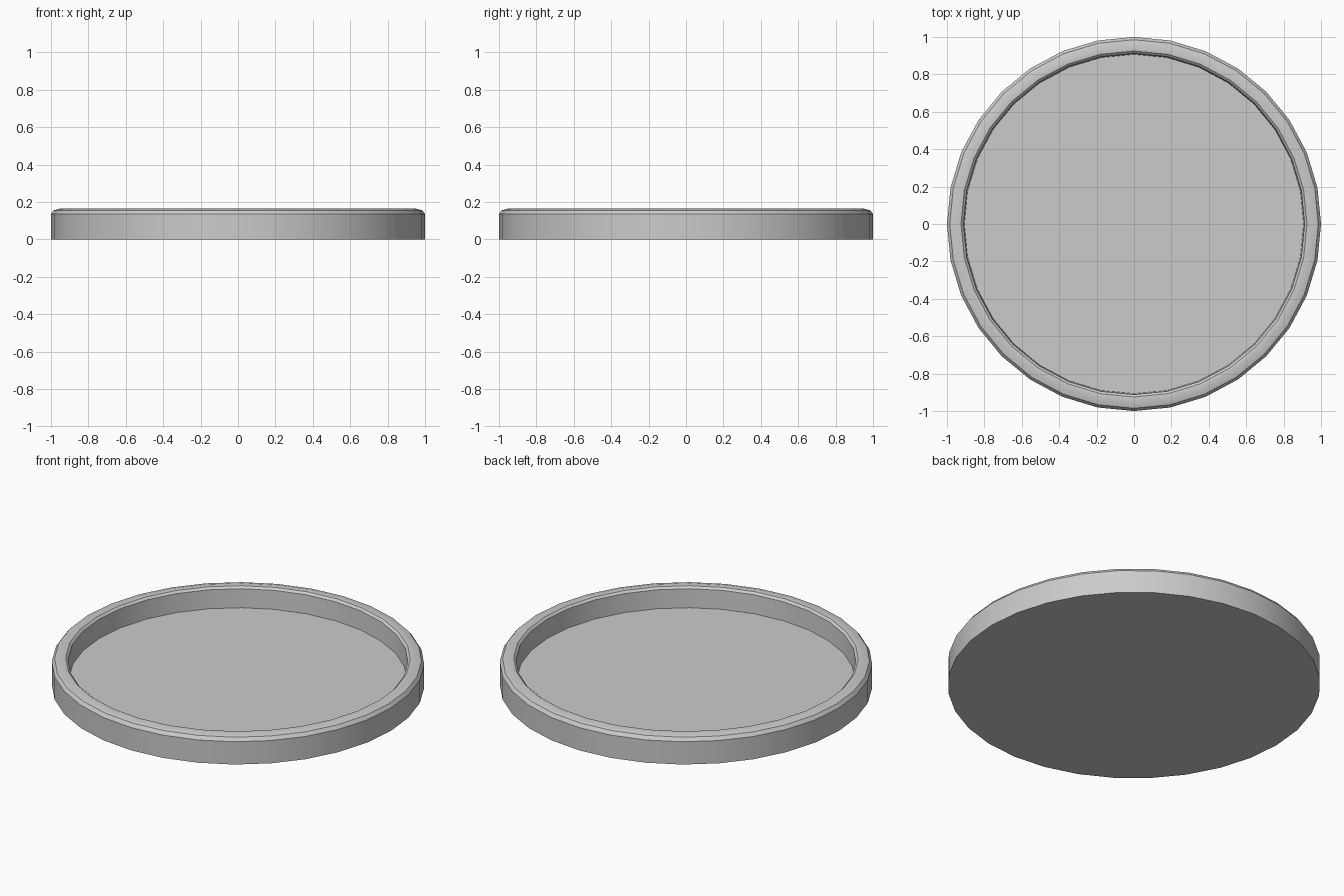
import bpy, bmesh
from math import cos, sin, pi, radians

if "Cube" in bpy.data.objects:
    bpy.data.objects.remove(bpy.data.objects["Cube"])

SIDES = 32

# Cross-section (radius, height): outer wall, rounded rim, inner wall, floor
profile = [(1.0, 0.0), (1.0, 0.135), (0.985, 0.155), (0.95, 0.165),
           (0.925, 0.162), (0.912, 0.15), (0.907, 0.04)]

# Spin the cross-section into rings and bridge them
bm = bmesh.new()
rings = [[bm.verts.new((r * cos(2 * pi * i / SIDES), r * sin(2 * pi * i / SIDES), z))
          for i in range(SIDES)] for r, z in profile]
for low, high in zip(rings, rings[1:]):
    for i in range(SIDES):
        j = (i + 1) % SIDES
        bm.faces.new((low[i], low[j], high[j], high[i]))

# Underside and tray floor
bm.faces.new(rings[0][::-1])
bm.faces.new(rings[-1])

mesh = bpy.data.meshes.new("round_tray")
bm.to_mesh(mesh)
bm.free()
tray = bpy.data.objects.new("round_tray", mesh)
bpy.context.collection.objects.link(tray)

# Smooth walls with crisp rim and base edges
bpy.context.view_layer.objects.active = tray
tray.select_set(True)
bpy.ops.object.shade_smooth_by_angle(angle=radians(35))
